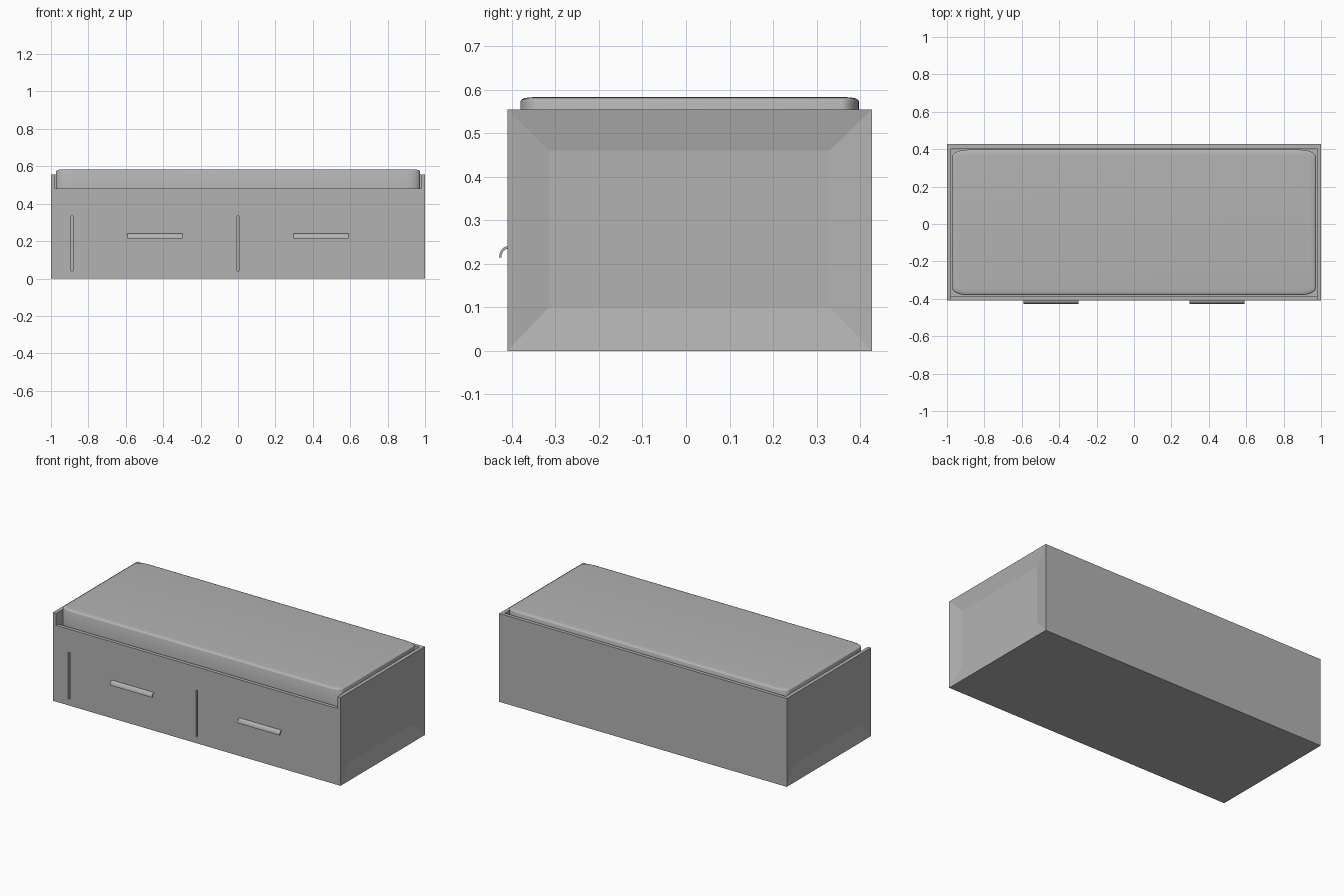
import bpy, bmesh, math

if "Cube" in bpy.data.objects:
    bpy.data.objects.remove(bpy.data.objects["Cube"])

grey = bpy.data.materials.new("plain_grey")
grey.use_nodes = True
grey.diffuse_color = (0.45, 0.45, 0.45, 1)
grey.node_tree.nodes["Principled BSDF"].inputs["Base Color"].default_value = (0.45, 0.45, 0.45, 1)

FRONT, BACK, HEIGHT, WALL = -0.41, 0.427, 0.555, 0.022


def finish(name, bm):
    bmesh.ops.recalc_face_normals(bm, faces=bm.faces)
    mesh = bpy.data.meshes.new(name)
    bm.to_mesh(mesh)
    bm.free()
    mesh.materials.append(grey)
    obj = bpy.data.objects.new(name, mesh)
    bpy.context.collection.objects.link(obj)
    return obj


def box(name, x0, x1, y0, y1, z0, z1):
    bm = bmesh.new()
    bmesh.ops.create_cube(bm, size=1)
    for v in bm.verts:
        v.co = ((x0 + x1) / 2 + v.co.x * (x1 - x0),
                (y0 + y1) / 2 + v.co.y * (y1 - y0),
                (z0 + z1) / 2 + v.co.z * (z1 - z0))
    return finish(name, bm)


def loft(name, rings):
    """Skin closed rings of points and cap both ends."""
    bm = bmesh.new()
    loops = [[bm.verts.new(p) for p in ring] for ring in rings]
    n = len(loops[0])
    for a, b in zip(loops, loops[1:]):
        for i in range(n):
            j = (i + 1) % n
            bm.faces.new((a[i], a[j], b[j], b[i]))
    bm.faces.new(loops[0])
    bm.faces.new(loops[-1])
    return finish(name, bm)


def smooth(obj, angle):
    bpy.ops.object.select_all(action="DESELECT")
    obj.select_set(True)
    bpy.context.view_layer.objects.active = obj
    bpy.ops.object.shade_smooth_by_angle(angle=math.radians(angle))


# Base carcass and back panel
inner = 1 - WALL
box("base", -inner, inner, FRONT + WALL, BACK - WALL, 0, 0.46)
box("back_panel", -inner, inner, BACK - WALL, BACK, 0, HEIGHT)

# Side panels with a recessed rectangle on the outside
for side, name in ((1, "left_side_panel"), (-1, "right_side_panel")):
    panel = box(name, *sorted((side * inner, side)), FRONT, BACK, 0, HEIGHT)
    bm = bmesh.new()
    bm.from_mesh(panel.data)
    outer = [f for f in bm.faces if f.normal.x * side > 0.9]
    bmesh.ops.inset_region(bm, faces=outer, thickness=0.097)
    for v in outer[0].verts:
        v.co.z = 0.10 if v.co.z < 0.28 else 0.46
        v.co.y = -0.315 if v.co.y < 0 else 0.33
        v.co.x -= side * 0.018
    bm.to_mesh(panel.data)
    bm.free()

# Front panel with upright slots at the drawer edges
front = box("front_panel", -inner, inner, FRONT, FRONT + WALL, 0, 0.48)
for x in (-0.888, 0):
    cutter = box("slot_cutter", x - 0.006, x + 0.006, FRONT - 0.1, FRONT + 0.018, 0.04, 0.333)
    cutter.hide_render = True
    cutter.hide_viewport = True
    cut = front.modifiers.new("slot", "BOOLEAN")
    cut.operation = "DIFFERENCE"
    cut.solver = "EXACT"
    cut.object = cutter

# Curved drawer pulls
steps = 10
arc = [i / steps * math.pi / 2 for i in range(steps + 1)]
profile = [(FRONT - 0.019 * math.cos(a), 0.214 + 0.026 * math.sin(a)) for a in arc]
profile += [(FRONT - 0.014 * math.cos(a), 0.214 + 0.020 * math.sin(a)) for a in reversed(arc)]
for name, x0 in (("right_handle", -0.59), ("left_handle", 0.298)):
    smooth(loft(name, [[(x, y, z) for y, z in profile] for x in (x0, x0 + 0.292)]), 40)


# Mattress with rounded corners and a soft top edge
def mattress_ring(z, inset):
    rx, ry, cy, points = 0.08, 0.04, 0.0085, []
    for quarter in range(4):
        for i in range(9):
            a = (quarter + i / 8) * math.pi / 2
            sx = 1 if quarter in (0, 3) else -1
            sy = 1 if quarter < 2 else -1
            x = sx * (0.973 - rx) + (rx - inset) * math.cos(a)
            y = cy + sy * (0.3885 - ry) + (ry - inset) * math.sin(a)
            points.append((x, y, z))
    return points


layers = [(0.455, 0), (0.573, 0), (0.577, 0.002), (0.580, 0.008), (0.582, 0.018), (0.583, 0.032)]
smooth(loft("mattress", [mattress_ring(z, d) for z, d in layers]), 50)
